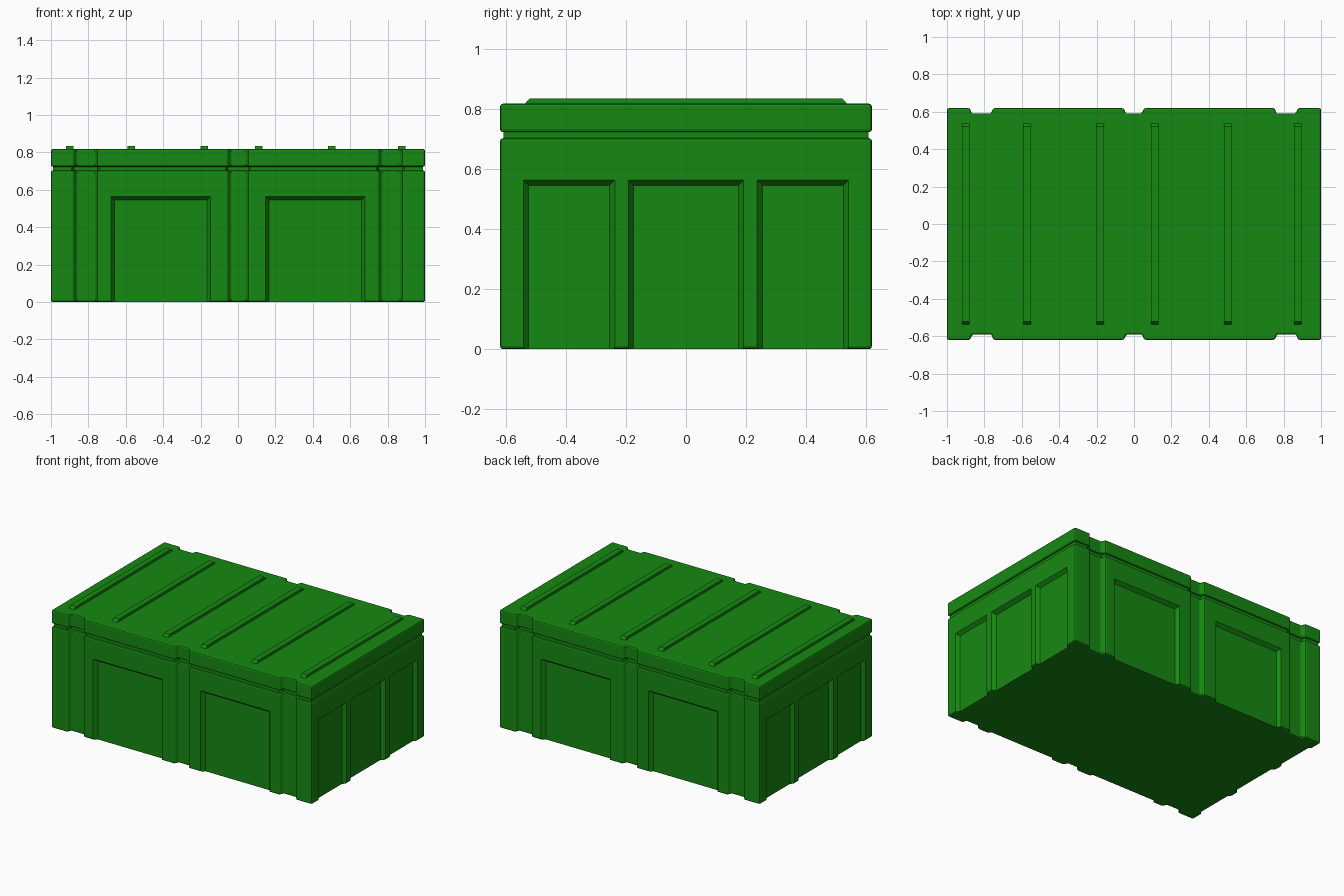
import bpy, bmesh

if "Cube" in bpy.data.objects:
    bpy.data.objects.remove(bpy.data.objects["Cube"])

HX, HY = 1.0, 0.62
GREEN = bpy.data.materials.new("green_plastic")
GREEN.diffuse_color = (0.008, 0.25, 0.006, 1)
GREEN.use_nodes = True
GREEN.node_tree.nodes["Principled BSDF"].inputs["Base Color"].default_value = GREEN.diffuse_color


def finish(name, bm, bevel=0.0):
    """Turn a bmesh into a green, optionally bevelled object."""
    bmesh.ops.recalc_face_normals(bm, faces=bm.faces)
    me = bpy.data.meshes.new(name)
    bm.to_mesh(me)
    bm.free()
    ob = bpy.data.objects.new(name, me)
    bpy.context.collection.objects.link(ob)
    me.materials.append(GREEN)
    if bevel:
        m = ob.modifiers.new("edge_round", 'BEVEL')
        m.width, m.segments = bevel, 2
        m.limit_method, m.angle_limit = 'ANGLE', 0.5
    return ob


def loft(bm, low, high):
    """Solid between two matching loops of 3D points."""
    a = [bm.verts.new(p) for p in low]
    b = [bm.verts.new(p) for p in high]
    bm.faces.new(a)
    bm.faces.new(b)
    for i in range(len(a)):
        j = (i + 1) % len(a)
        bm.faces.new((a[i], a[j], b[j], b[i]))


def outline(inset=0.0):
    """Plan of the crate with three vertical grooves on each long side."""
    o, g = HY - inset, HY - 0.03 - inset
    half = [(HX - inset, o)]
    for x0, x1 in ((0.877, 0.752), (0.054, -0.054), (-0.752, -0.877)):
        half += [(x0 + inset, o), (x0 - 0.013 + inset, g),
                 (x1 + 0.01 - inset, g), (x1 - inset, o)]
    half.append((-HX + inset, o))
    return half + [(-x, -y) for x, y in half]


def slab(name, z0, z1, inset=0.0, bevel=0.0):
    bm = bmesh.new()
    pts = outline(inset)
    loft(bm, [(x, y, z0) for x, y in pts], [(x, y, z1) for x, y in pts])
    return finish(name, bm, bevel)


# Main tub, recessed seam and lid
body = slab("crate_body", 0.0, 0.703, bevel=0.01)
slab("seam_core", 0.68, 0.745, inset=0.012)
slab("crate_lid", 0.723, 0.818, bevel=0.01)

# Tapered, open-bottomed panel recesses cut into all four sides
bm = bmesh.new()


def panel(c, w, depth, place):
    def ring(d):
        e = 0.018 * d / depth
        h, z = w / 2 - e, 0.563 - e
        return [place(c - h, d, -0.1), place(c + h, d, -0.1),
                place(c + h, d, z), place(c - h, d, z)]
    loft(bm, ring(-depth), ring(depth))


for s in (-1, 1):
    for c in (-0.413, 0.413):
        panel(c, 0.53, 0.025, lambda u, d, z: (u, s * (HY - d), z))
    for c, w, dep in ((-0.39, 0.305, 0.022), (0, 0.385, 0.028), (0.39, 0.305, 0.022)):
        panel(c, w, dep, lambda u, d, z: (s * (HX - d), u, z))
cutter = finish("panel_cutter", bm)
cutter.hide_render = True
cutter.display_type = 'WIRE'
m = body.modifiers.new("panels", 'BOOLEAN')
m.operation, m.object, m.solver = 'DIFFERENCE', cutter, 'EXACT'

# Six ribs with sloped ends across the lid
for i, x in enumerate((-0.9, -0.57, -0.18, 0.11, 0.5, 0.875)):
    bm = bmesh.new()
    side = [(-0.537, 0.81), (-0.537, 0.818), (-0.522, 0.835),
            (0.522, 0.835), (0.537, 0.818), (0.537, 0.81)]
    loft(bm, [(x - 0.02, y, z) for y, z in side], [(x + 0.02, y, z) for y, z in side])
    finish(f"lid_rib_{i + 1}", bm)
